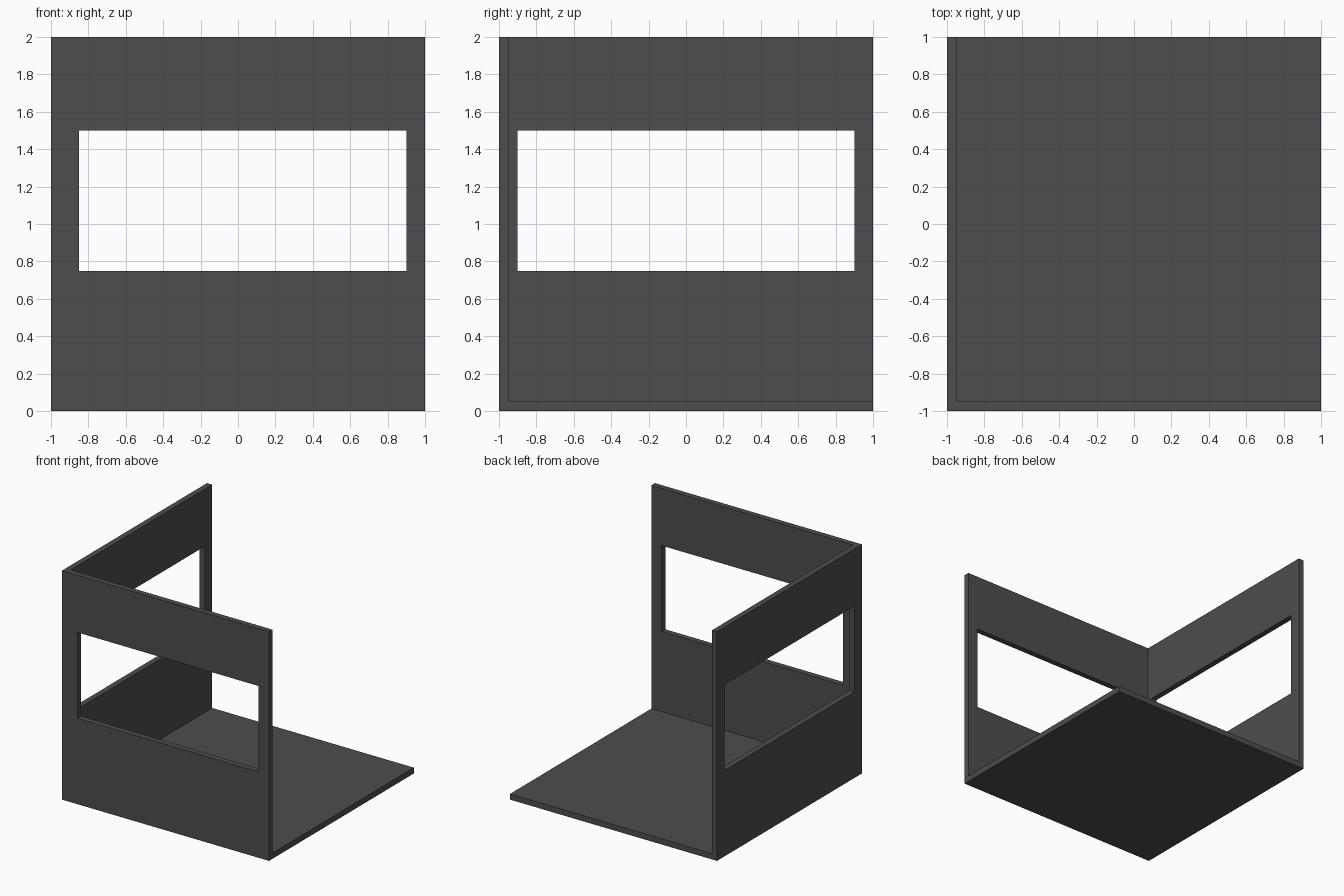
import bpy
from mathutils import Vector

default = bpy.data.objects.get("Cube")
if default:
    bpy.data.objects.remove(default, do_unlink=True)

WALL = 0.05
SILL, HEAD = 0.75, 1.5

grey = bpy.data.materials.new("dark_grey")
grey.use_nodes = True
colour = (0.075, 0.075, 0.075, 1)
grey.diffuse_color = colour
grey.node_tree.nodes["Principled BSDF"].inputs["Base Color"].default_value = colour


def box(name, low, high):
    """Box between two opposite corners."""
    low, high = Vector(low), Vector(high)
    bpy.ops.mesh.primitive_cube_add(size=1, location=(low + high) / 2)
    obj = bpy.context.object
    obj.name = name
    obj.data.transform(obj.matrix_world.inverted() @ obj.matrix_world)
    for v in obj.data.vertices:
        v.co = v.co * (high - low)
    obj.data.materials.append(grey)
    return obj


def cut(target, name, low, high):
    """Subtract a box from the target."""
    cutter = box(name, low, high)
    cutter.hide_render = True
    mod = target.modifiers.new(name, 'BOOLEAN')
    mod.operation = 'DIFFERENCE'
    mod.solver = 'EXACT'
    mod.object = cutter
    bpy.context.view_layer.objects.active = target
    bpy.ops.object.modifier_apply(modifier=mod.name)
    bpy.data.objects.remove(cutter, do_unlink=True)


# Floor and two walls in one piece
room = box("room_corner", (-1, -1, 0), (1, 1, 2))
inner = WALL - 1
cut(room, "room_space", (inner, inner, WALL), (1.5, 1.5, 2.5))

# Window openings in the front wall and the side wall
cut(room, "front_window", (-0.85, -1.5, SILL), (0.9, -0.5, HEAD))
cut(room, "side_window", (-1.5, -0.9, SILL), (-0.5, 0.9, HEAD))
